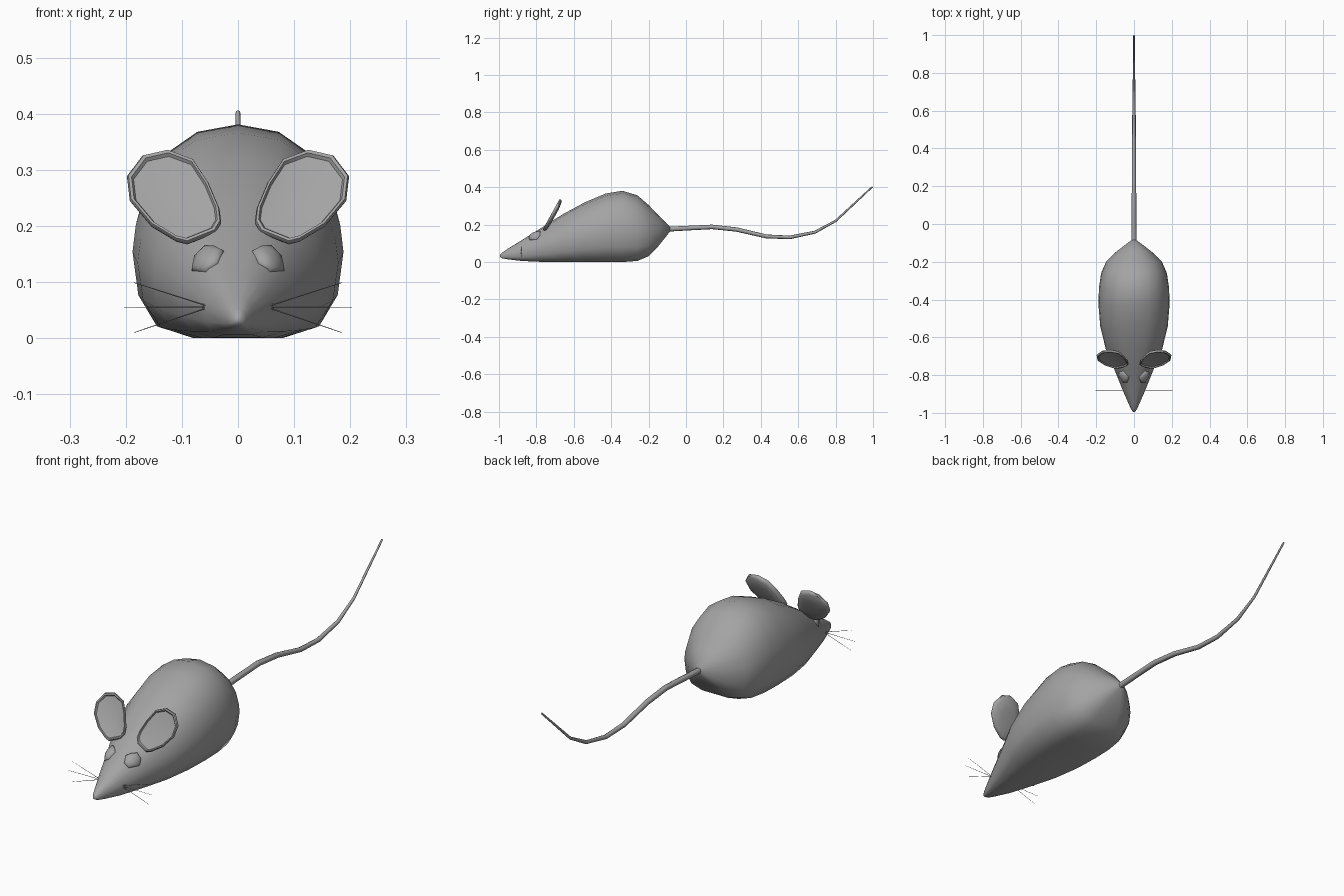
import bpy, bmesh, math
from mathutils import Vector
from mathutils.bvhtree import BVHTree

if "Cube" in bpy.data.objects:
    bpy.data.objects.remove(bpy.data.objects["Cube"])

grey = bpy.data.materials.new("mouse grey")
grey.diffuse_color = (0.37, 0.37, 0.37, 1)
grey.use_nodes = True
grey.node_tree.nodes["Principled BSDF"].inputs["Base Color"].default_value = grey.diffuse_color


def loft(name, rings, mirror=False, angle=40):
    """Skin a list of equal-length point rings and cap both ends."""
    bm = bmesh.new()
    rows = [[bm.verts.new(p) for p in ring] for ring in rings]
    n = len(rows[0])
    for a, b in zip(rows, rows[1:]):
        for i in range(n):
            j = (i + 1) % n
            bm.faces.new((a[i], a[j], b[j], b[i]))
    bm.faces.new(rows[0][::-1])
    bm.faces.new(rows[-1])
    bmesh.ops.recalc_face_normals(bm, faces=bm.faces)
    mesh = bpy.data.meshes.new(name)
    bm.to_mesh(mesh)
    bm.free()
    for p in mesh.polygons:
        p.use_smooth = True
    mesh.set_sharp_from_angle(angle=math.radians(angle))
    mesh.materials.append(grey)
    ob = bpy.data.objects.new(name, mesh)
    bpy.context.collection.objects.link(ob)
    if mirror:
        mod = ob.modifiers.new("Mirror", 'MIRROR')
        mod.use_mirror_merge = False
    return ob


def tube(name, path, radii, sides, mirror=False):
    """Round tube with a tapering radius along a path."""
    pts = [Vector(p) for p in path]
    rings = []
    for i, p in enumerate(pts):
        t = (pts[min(i + 1, len(pts) - 1)] - pts[max(i - 1, 0)]).normalized()
        u = t.cross(Vector((1, 0, 0) if abs(t.x) < 0.5 else (0, 1, 0))).normalized()
        v = t.cross(u)
        rings.append([p + radii[i] * (u * math.cos(a) + v * math.sin(a))
                      for a in (2 * math.pi * k / sides for k in range(sides))])
    return loft(name, rings, mirror, 75)


# Body: half cross-section (side, height), flat at the belly
half = [(0, 1), (.39, .94), (.68, .77), (.88, .5), (.97, .22), (1, 0),
        (.945, -.5), (.77, -.86), (.42, -1), (0, -1)]
section = half + [(-x, t) for x, t in half[-2:0:-1]]
# y, bottom, top, half width
stations = [(-.995, .028, .040, .005), (-.982, .020, .051, .015),
            (-.955, .015, .070, .027), (-.88, .006, .116, .060),
            (-.77, .001, .185, .104), (-.66, 0, .255, .150),
            (-.54, 0, .320, .179), (-.43, 0, .366, .188),
            (-.34, 0, .381, .186), (-.26, .006, .357, .174),
            (-.20, .031, .305, .148), (-.145, .088, .248, .092),
            (-.085, .164, .188, .013)]
rings = []
for y, lo, hi, w in stations:
    mid = lo + .42 * (hi - lo)
    rings.append([(x * w, y, mid + t * ((hi - mid) if t > 0 else (mid - lo)))
                  for x, t in section])
body = loft("body", rings, angle=80)

# Ears: leaning dished discs with a raised rim
ear = [(.03, .205), (.033, .23), (.052, .275), (.08, .318), (.126, .335), (.17, .325),
       (.198, .288), (.193, .245), (.155, .2), (.11, .173), (.09, .168), (.04, .188)]
normal = Vector((0, -.876, .482))
pts = [Vector((x, -.76 + .55 * (z - .17), z)) for x, z in ear]
centre = sum(pts, Vector()) / len(pts)
ear_rings = [(.5, -.016), (.88, -.011), (.98, -.005), (1, .001), (.97, .007),
             (.91, .007), (.87, .001), (.45, -.004)]
loft("ear", [[centre + (p - centre) * s + normal * d for p in pts]
             for s, d in ear_rings], True)

# Eyes: low almond domes laid on the head surface
tree = BVHTree.FromPolygons([v.co for v in body.data.vertices],
                            [p.vertices[:] for p in body.data.polygons])
eye = [(.025, .155), (.038, .162), (.057, .163), (.077, .143), (.082, .12),
       (.057, .118), (.036, .133)]
cx = sum(p[0] for p in eye) / len(eye)
cz = sum(p[1] for p in eye) / len(eye)
eye_normal = tree.ray_cast(Vector((cx, -2, cz)), Vector((0, 1, 0)))[1]
rings = []
for s, d in [(.95, -.006), (1, .001), (.9, .007), (.55, .012), (.2, .013)]:
    ring = []
    for x, z in eye:
        start = Vector((cx + (x - cx) * s, -2, cz + (z - cz) * s))
        hit = tree.ray_cast(start, Vector((0, 1, 0)))[0]
        ring.append(hit + eye_normal * d)
    rings.append(ring)
loft("eye", rings, True, 60)

# Whiskers: three fine hairs on each cheek
for i, (x, z) in enumerate([(.185, .099), (.203, .055), (.185, .010)]):
    tube(f"whisker_{i + 1}", [(.05, -.88, .056), (x, -.88, z)], [.0013, .0006], 4, True)

# Tail: long tapering wave
tail = [(-.11, .175), (0, .181), (.14, .188), (.27, .174), (.43, .137), (.555, .132),
        (.69, .160), (.80, .220), (.997, .403)]
tube("tail", [(0, y, z) for y, z in tail],
     [.013, .0125, .012, .0115, .0105, .0095, .008, .006, .004], 8)
